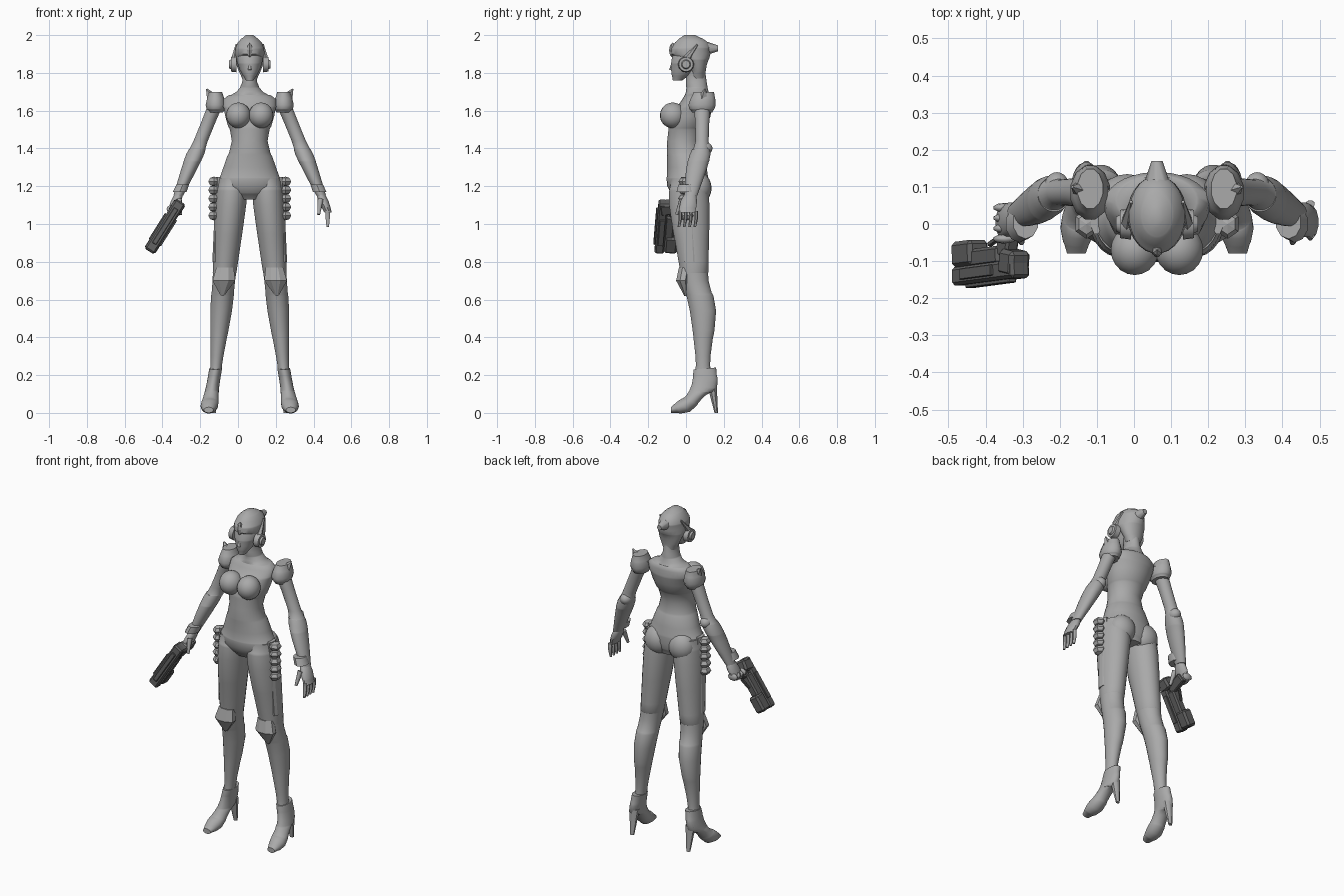
import bpy
import bmesh
import math
from mathutils import Vector, Matrix

if "Cube" in bpy.data.objects:
    bpy.data.objects.remove(bpy.data.objects["Cube"], do_unlink=True)

MIDDLE = 0.062          # the body stands beside the centre, the pistol balances it
LEG_LINE = (.2, -.09)   # sideways offset of a limb: start + slope * height
ARM_LINE = (.85, -.41)
FOOT_LINE = (.22, -.17)
CENTRE_LINE = (0, 0)
rounded = []


def material(name, value):
    mat = bpy.data.materials.new(name)
    mat.use_nodes = True
    colour = (value, value, value, 1)
    mat.diffuse_color = colour
    mat.node_tree.nodes["Principled BSDF"].inputs["Base Color"].default_value = colour
    return mat


body_grey = material("light grey", .4)
gun_grey = material("dark grey", .12)


def finish(bm, name, mat, smooth):
    bmesh.ops.recalc_face_normals(bm, faces=bm.faces)
    mesh = bpy.data.meshes.new(name)
    bm.to_mesh(mesh)
    bm.free()
    mesh.materials.append(mat)
    obj = bpy.data.objects.new(name, mesh)
    bpy.context.collection.objects.link(obj)
    if smooth:
        rounded.append(obj)


def spline(rows, steps):
    """Smooth in-between rows that pass through the given ones."""
    points = [Vector(row) for row in rows]
    result = []
    for i in range(len(points) - 1):
        before, a, b = points[max(i - 1, 0)], points[i], points[i + 1]
        after = points[min(i + 2, len(points) - 1)]
        leave, arrive = (b - before) / 2, (after - a) / 2
        for k in range(steps):
            t = k / steps
            bend = (a - b) * (2 * t - 1) + leave * (1 - t) - arrive * t
            result.append(a.lerp(b, t) + bend * t * (1 - t))
    return result + [points[-1]]


def loft(name, rows, side=1, line=CENTRE_LINE, count=24, smooth=True):
    """Skin ellipses given as (height, half width, front y, back y, rise to the back)."""
    rows = [tuple(row) + (0,) * (5 - len(row)) for row in rows]
    bm = bmesh.new()
    rings = []
    for z, half, front, back, rise in spline(rows, 4 if smooth else 1):
        height = z + rise / 2
        centre = Vector((MIDDLE + side * (line[0] + line[1] * height), (front + back) / 2, height))
        width = Vector((half, 0, 0))
        depth = Vector((0, back - front, rise)) / 2
        angles = [math.tau * (i + .5) / count for i in range(count)]
        rings.append([bm.verts.new(centre + width * math.cos(a) + depth * math.sin(a)) for a in angles])
    for low, high in zip(rings, rings[1:]):
        for i in range(count):
            j = (i + 1) % count
            bm.faces.new((low[i], low[j], high[j], high[i]))
    bm.faces.new(rings[0])
    bm.faces.new(rings[-1])
    finish(bm, name, body_grey, smooth)


def ball(name, side, place, size, segments=20, smooth=True):
    off, y, z = place
    bm = bmesh.new()
    matrix = Matrix.Translation((MIDDLE + side * off, y, z)) @ Matrix.Diagonal((*size, 1))
    bmesh.ops.create_uvsphere(bm, u_segments=segments, v_segments=segments * 2 // 3,
                              radius=1, matrix=matrix)
    finish(bm, name, body_grey, smooth)


def cone(name, side, start, end, start_radius, end_radius, segments=20):
    start, end = (Vector((MIDDLE + side * p[0], p[1], p[2])) for p in (start, end))
    axis = end - start
    turn = axis.to_track_quat("Z", "Y").to_matrix().to_4x4()
    bm = bmesh.new()
    bmesh.ops.create_cone(bm, cap_ends=True, segments=segments, radius1=start_radius,
                          radius2=end_radius, depth=axis.length,
                          matrix=Matrix.Translation((start + end) / 2) @ turn)
    finish(bm, name, body_grey, True)


# Torso from hips to neck
loft("torso", [
    (1.13, .09, -.05, .1), (1.2, .17, -.1, .12), (1.3, .14, -.1, .11),
    (1.44, .095, -.1, .08), (1.57, .13, -.08, .13), (1.66, .14, -.02, .14),
    (1.7, .07, 0, .12), (1.75, .04, 0, .11), (1.82, .04, 0, .1)], count=32)

# Head, helmet and swept back tail
loft("head", [(1.76, .02, -.07, -.02), (1.82, .055, -.08, .06),
              (1.88, .07, -.075, .09), (1.95, .05, -.05, .08)])
cone("nose", 1, (0, -.08, 1.815), (0, -.07, 1.86), .01, .003, 8)
loft("helmet", [(1.77, .04, .03, .1), (1.84, .07, .01, .11), (1.9, .08, -.08, .13),
                (1.96, .065, -.06, .12), (2, .02, -.01, .05)])
cone("helmet_tail", 1, (0, .05, 1.93), (0, .17, 1.93), .055, .015, 8)
ball("brow_crest", 1, (0, -.07, 1.92), (.016, .02, .04), 6, False)

for label, side in (("left", 1), ("right", -1)):
    # Headphones
    cone(label + "_ear_cup", side, (.07, 0, 1.845), (.1, 0, 1.845), .042, .038)
    cone(label + "_ear_cap", side, (.1, 0, 1.845), (.11, 0, 1.845), .025, .02)
    cone(label + "_ear_fin", side, (.08, 0, 1.87), (.07, .06, 1.95), .02, .005, 6)

    # Chest and seat
    ball(label + "_breast", side, (.06, -.07, 1.575), (.065, .068, .068))
    ball(label + "_buttock", side, (.08, .065, 1.19), (.08, .07, .085))

    # Leg and high heeled boot
    loft(label + "_leg", [
        (1.24, .08, -.08, .11), (1.1, .083, -.09, .125), (.8, .067, -.04, .12),
        (.7, .06, -.02, .12), (.54, .058, .02, .16), (.3, .034, .05, .13),
        (.22, .03, .05, .13)], side, LEG_LINE)
    loft(label + "_boot", [
        (.23, .034, .04, .16, .01), (.15, .035, .03, .165, -.02), (.09, .04, 0, .1),
        (.065, .046, -.04, .02, -.06), (.03, .025, -.08, -.08, -.03)], side, FOOT_LINE)
    loft(label + "_heel", [(.15, .03, .11, .165), (0, .012, .15, .17)],
         side, (.19, 0), 8)

    # Pointed knee guard
    loft(label + "_knee_guard", [(.77, .05, -.04, .03), (.7, .065, -.055, .02),
                                 (.62, .01, -.01, .01)], side, LEG_LINE, 8, False)

    # Stack of hip pouches on a thin plate
    loft(label + "_pouch_plate", [(1.25, .015, -.03, .04), (.8, .015, -.01, .06)],
         side, (.22, -.045), 8, False)
    for i in range(5):
        ball(f"{label}_pouch_{i + 1}", side, (.19, 0, 1.225 - .045 * i),
             (.034, .04, .026), 6, False)

    # Shoulder guard with horn
    loft(label + "_shoulder_guard", [(1.59, .04, .03, .14), (1.63, .055, .01, .16),
                                     (1.7, .035, .04, .15)], side, (.18, 0), 12)
    cone(label + "_shoulder_horn", side, (.195, .09, 1.66), (.228, .1, 1.715), .035, .004, 5)

    # Arm with flared forearm, elbow joint, cuff and palm
    loft(label + "_arm", [(1.66, .04, .04, .13), (1.44, .038, .05, .12), (1.37, .048, .02, .13),
                          (1.29, .042, 0, .11), (1.15, .026, -.01, .06)], side, ARM_LINE)
    ball(label + "_elbow", side, (.27, .1, 1.4), (.034, .04, .034))
    loft(label + "_cuff", [(1.21, .035, -.04, .05), (1.17, .038, -.05, .05)],
         side, ARM_LINE, 10)
    loft(label + "_palm", [(1.17, .02, 0, .05), (1.12, .028, -.03, .06),
                           (1.06, .02, -.04, .05)], side, ARM_LINE, 12)
    cone(label + "_thumb", side, (.375, -.02, 1.13), (.365, -.05, 1.05), .016, .008, 8)

# Open left fingers, and right fingers closed around the grip
for i in range(4):
    y = -.04 + .028 * i
    loft(f"left_finger_{i + 1}", [(1.07, .012, y, y + .02), (1.03, .012, y, y + .02),
                                  (.985, .007, y - .005, y + .01)], 1, (.413, 0), 8)
    ball(f"right_finger_{i + 1}", -1, (.41, y, 1.08), (.032, .013, .022), 10)

# Pistol: barrel points down and outward, its top faces forward
barrel = Vector((-.53, -.07, -.84)).normalized()
across = barrel.cross(Vector((0, -1, 0))).normalized()
frame = Matrix((barrel, across, across.cross(barrel))).transposed().to_4x4()
frame.translation = (-.388, -.103, .985)


def gun_part(name, place, size, lean=0):
    """Bevelled block: along the barrel, across it, and towards its top."""
    bm = bmesh.new()
    matrix = (frame @ Matrix.Translation(place) @ Matrix.Rotation(lean, 4, "Y")
              @ Matrix.Diagonal((*size, 1)))
    bmesh.ops.create_cube(bm, size=1, matrix=matrix)
    bmesh.ops.bevel(bm, geom=bm.edges[:], offset=min(size) / 6, segments=1, affect="EDGES")
    finish(bm, name, gun_grey, False)


gun_part("gun_slide", (0, 0, .028), (.31, .06, .05))
gun_part("gun_frame", (.035, 0, -.015), (.22, .05, .05))
gun_part("gun_muzzle_block", (.1, 0, -.03), (.1, .066, .07))
gun_part("gun_rear_block", (-.12, 0, .01), (.07, .066, .07), .2)
gun_part("gun_top_rail", (0, 0, .055), (.22, .025, .015))
gun_part("gun_grip", (-.1, 0, -.065), (.055, .04, .12), .35)
gun_part("gun_trigger_guard", (-.035, 0, -.058), (.07, .014, .012), -.3)
for label, side in (("left", 1), ("right", -1)):
    gun_part(f"gun_{label}_panel", (.02, .032 * side, .025), (.16, .012, .03))

# Smooth shading with crisp edges on the rounded parts
bpy.ops.object.select_all(action="DESELECT")
for obj in rounded:
    obj.select_set(True)
bpy.context.view_layer.objects.active = rounded[0]
bpy.ops.object.shade_smooth_by_angle(angle=math.radians(45))
bpy.ops.object.select_all(action="DESELECT")
